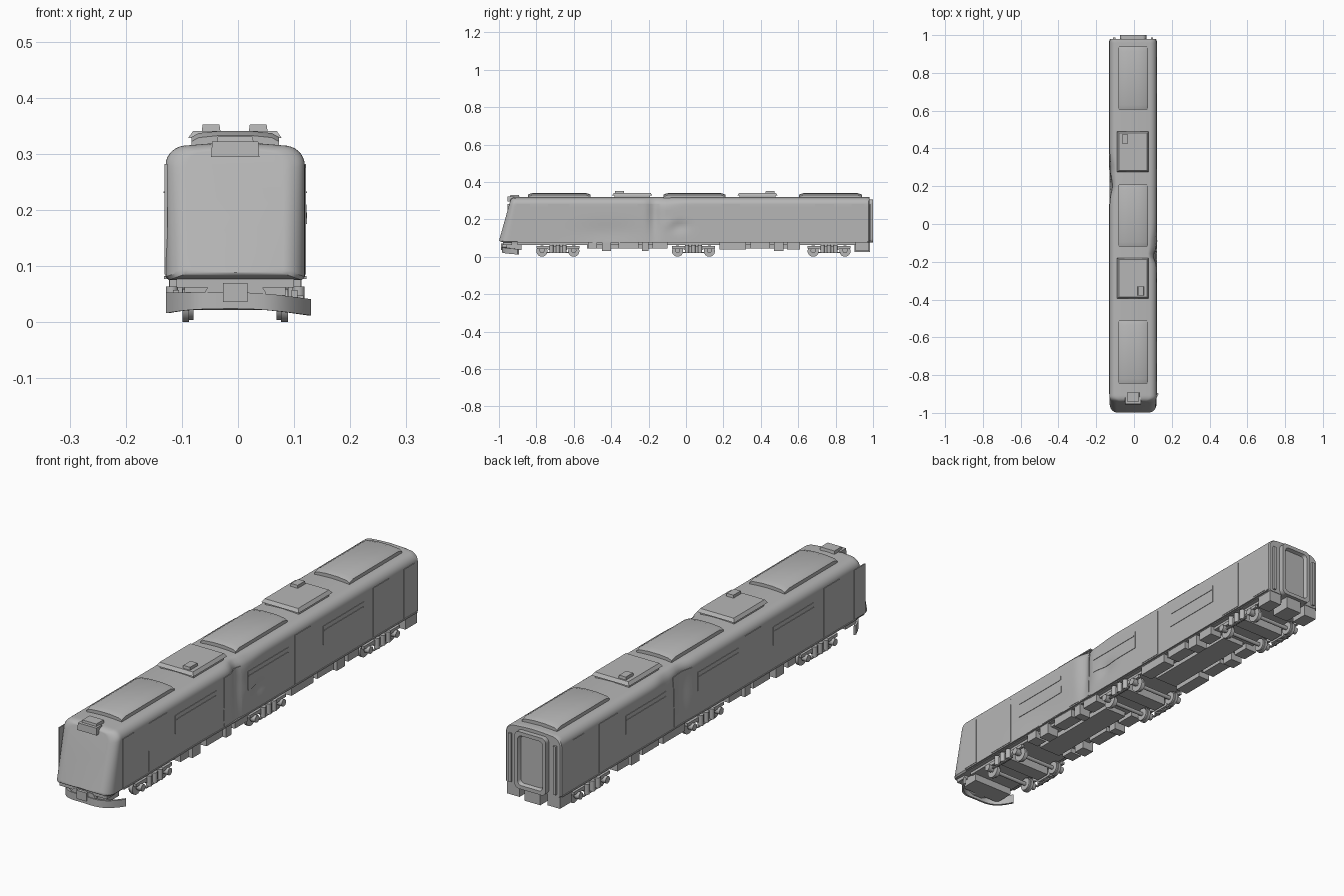
import bpy, bmesh, math
from math import sin, cos, pi, exp
from mathutils import Matrix

if "Cube" in bpy.data.objects:
    bpy.data.objects.remove(bpy.data.objects["Cube"])

grey = bpy.data.materials.new("plain_grey")
grey.use_nodes = True
COLOUR = (0.47, 0.47, 0.47, 1)
grey.diffuse_color = COLOUR
grey.node_tree.nodes["Principled BSDF"].inputs["Base Color"].default_value = COLOUR

CX, HALF = -0.005, 0.124          # body centre and half width
FLOOR, ROOF, CORNER = 0.075, 0.32, 0.038
parts = []


def finish(name, bm):
    bmesh.ops.recalc_face_normals(bm, faces=bm.faces)
    me = bpy.data.meshes.new(name)
    bm.to_mesh(me)
    bm.free()
    me.materials.append(grey)
    ob = bpy.data.objects.new(name, me)
    bpy.context.scene.collection.objects.link(ob)
    parts.append(ob)
    return ob


def loft(name, rings):
    """Skin equal-length closed rings and cap both ends."""
    bm = bmesh.new()
    rows = [[bm.verts.new(p) for p in r] for r in rings]
    n = len(rows[0])
    for a, b in zip(rows, rows[1:]):
        for i in range(n):
            j = (i + 1) % n
            bm.faces.new((a[i], a[j], b[j], b[i]))
    bm.faces.new(rows[0])
    bm.faces.new(rows[-1])
    return finish(name, bm)


def box(name, x0, x1, y0, y1, z0, z1, inset=0.0):
    """Box whose top may be inset to a shallow frustum."""
    def ring(i, z):
        return [(x0 + i, y0 + i, z), (x1 - i, y0 + i, z), (x1 - i, y1 - i, z), (x0 + i, y1 - i, z)]
    return loft(name, [ring(0, z0), ring(inset, z1)])


def cylinder(name, x, y, z, r, depth, axis="X", sides=20):
    bm = bmesh.new()
    rot = Matrix.Rotation(pi / 2, 4, "Y") if axis == "X" else Matrix()
    bmesh.ops.create_cone(bm, cap_ends=True, segments=sides, radius1=r, radius2=r,
                          depth=depth, matrix=Matrix.Translation((x, y, z)) @ rot)
    return finish(name, bm)


def rounded(cx, cz, hx, hz, r, y, steps=6):
    pts = []
    for q, (sx, sz) in enumerate(((1, 1), (-1, 1), (-1, -1), (1, -1))):
        for k in range(steps + 1):
            a = (q + k / steps) * pi / 2
            pts.append((cx + sx * (hx - r) + r * cos(a), y, cz + sz * (hz - r) + r * sin(a)))
    return pts


# Collision dents: side, y, z, y radius, z radius, depth
DENTS = [(1, -0.17, 0.24, 0.03, 0.14, 0.016), (1, -0.12, 0.31, 0.07, 0.03, 0.010),
         (1, -0.04, 0.16, 0.05, 0.03, 0.009), (1, -0.42, 0.13, 0.16, 0.06, 0.006),
         (1, -0.09, 0.17, 0.03, 0.03, -0.005),
         (-1, 0.20, 0.24, 0.05, 0.12, 0.016), (-1, 0.29, 0.30, 0.05, 0.04, 0.010)]


def dent(x, y, z):
    side = 1 if x > CX else -1
    weight = min(1, max(0, abs(x - CX) / HALF - 0.4) * 2)
    push = sum(d * exp(-((y - v) / ry) ** 2 - ((z - w) / rz) ** 2)
               for s, v, w, ry, rz, d in DENTS if s == side)
    return x - side * push * weight


# Body shell: half section from floor to roof, mirrored
half = [(0, FLOOR), (HALF - 0.006, FLOOR), (HALF, FLOOR + 0.006)]
half += [(HALF, 0.085 + 0.195 * k / 14) for k in range(15)]
half += [(HALF - CORNER * (1 - cos(a)), 0.28 + 0.035 * sin(a)) for a in [k * pi / 16 for k in range(1, 9)]]
half += [(0.05, ROOF - 0.002), (0, ROOF)]
section = half + [(-x, z) for x, z in half[-2:0:-1]]


def body_ring(y, inset=0.0):
    ring = []
    for x, z in section:
        px = CX + x * (1 - inset / HALF)
        pz = 0.2 + (z - 0.2) * (1 - inset * 0.35 / HALF)
        slope = max(0, (-0.55 - y) / 0.44)          # raked cab face
        py = y + 0.25 * (z - 0.09) * min(1, slope) ** 3
        ring.append((dent(px, py, pz), py, pz))
    return ring


nose = [body_ring(-0.95 - 0.045 * cos(a), 0.038 * (1 - sin(a))) for a in [k * pi / 16 for k in range(9)]]
main = [body_ring(-0.94 + 1.915 * k / 110) for k in range(111)]
loft("body_shell", nose + main + [body_ring(0.98, 0.004)])


# Side panels that follow the dented wall
def side_panel(name, side, y0, y1, z0, z1, out=0.002):
    rings = []
    for k in range(13):
        y = y0 + (y1 - y0) * k / 12
        zs = [z0 + (z1 - z0) * i / 12 for i in range(13)]
        wall = [(dent(CX + side * HALF, y, z), z) for z in zs]
        rings.append([(x + side * out, y, z) for x, z in wall]
                     + [(x - side * 0.003, y, z) for x, z in reversed(wall)])
    loft(name, rings)


for side, label in ((1, "left"), (-1, "right")):
    f = side                                        # opposite wall is turned end for end
    for y, w in ((-0.68, 0.058), (-0.2, 0.058), (0.24, 0.05), (0.74, 0.05), (0.92, 0.035), (-0.87, 0.035)):
        if side < 0 and abs(y) > 0.86:
            y += 0.0
        c = y * f
        side_panel(label + "_door", side, c - w, c + w, 0.085, 0.282)
    for y in (-0.44, 0.02, 0.5):
        c = y * f
        side_panel(label + "_window", side, c - 0.13, c + 0.13, 0.175, 0.25)
        side_panel(label + "_window_vent_rail", side, c - 0.125, c + 0.125, 0.23, 0.233, 0.004)
    side_panel(label + "_sill", side, -0.9, 0.97, 0.077, 0.082, 0.003)

# Gangway door at the rear
gx, gz = CX, 0.19
loft("gangway", [rounded(gx, gz, 0.07, 0.115, 0.02, 0.97), rounded(gx, gz, 0.07, 0.115, 0.02, 1.0),
                 rounded(gx, gz, 0.055, 0.1, 0.015, 1.0), rounded(gx, gz, 0.05, 0.095, 0.015, 0.986)])
for s in (-1, 1):
    box("rear_corner_post", CX + s * 0.1 - 0.006, CX + s * 0.1 + 0.006, 0.975, 0.988, 0.085, 0.28)

# Destination box above the cab
box("destination_box", CX - 0.043, CX + 0.043, -0.955, -0.915, 0.294, 0.322, 0.002)
box("destination_box_lid", CX - 0.034, CX + 0.034, -0.942, -0.89, 0.312, 0.331, 0.003)

# Roof units: long cambered covers and short units with hatches
for y0, y1 in ((-0.845, -0.51), (-0.12, 0.21), (0.605, 0.94)):
    cover = [(-0.083, 0.31), (-0.083, 0.33), (-0.07, 0.337), (-0.03, 0.341), (0.02, 0.341),
             (0.06, 0.337), (0.073, 0.33), (0.073, 0.31)]
    loft("roof_cover", [[(x, y, z - (0.008 if z > 0.32 else 0) * end) for x, z in cover]
                        for y, end in ((y0, 1), (y0 + 0.025, 0), (y1 - 0.025, 0), (y1, 1))])
for f in (-1, 1):
    y0, y1 = (-0.395, -0.18) if f < 0 else (0.275, 0.49)
    box("roof_unit_base", -0.08, 0.07, y0 + 0.012, y1 - 0.012, 0.31, 0.33)
    box("roof_unit_lid", -0.089, 0.078, y0, y1, 0.328, 0.341, 0.009)
    hx, hy = (-0.048, 0.45) if f > 0 else (0.036, -0.355)
    box("roof_hatch", hx - 0.017, hx + 0.017, hy - 0.025, hy + 0.025, 0.338, 0.352, 0.002)

# Underframe and equipment boxes
box("underframe", CX - 0.1, CX + 0.1, -0.9, 0.95, 0.064, 0.077)
for y0, y1 in ((-0.53, -0.12), (0.19, 0.61)):
    box("centre_tray", CX - 0.05, CX + 0.05, y0, y1, 0.044, 0.066)
for s in (-1, 1):
    outer, inner = CX + s * 0.117, CX + s * 0.065
    for y0, y1, z in ((-0.525, -0.475, 0.043), (-0.45, -0.4, 0.03), (-0.36, -0.255, 0.043),
                      (-0.235, -0.2, 0.03), (-0.18, -0.1, 0.045), (0.18, 0.32, 0.04),
                      (0.345, 0.45, 0.045), (0.47, 0.52, 0.03), (0.54, 0.61, 0.04)):
        box("equipment_box", min(outer, inner), max(outer, inner), y0, y1, z, 0.077)
    box("rear_step_box", CX + s * 0.09 - 0.028, CX + s * 0.09 + 0.028, 0.905, 0.978, 0.03, 0.077)
box("rear_coupler_box", CX - 0.035, CX + 0.035, 0.9, 0.985, 0.025, 0.077)

# Bogies
for c in (-0.685, 0.04, 0.765):
    box("bogie_bolster", CX - 0.095, CX + 0.095, c - 0.03, c + 0.03, 0.03, 0.066)
    for dy in (-0.085, 0.085):
        cylinder("axle", CX, c + dy, 0.03, 0.008, 0.2)
        for s in (-1, 1):
            cylinder("wheel", CX + s * 0.088, c + dy, 0.03, 0.03, 0.012, sides=24)
            cylinder("wheel_flange", CX + s * 0.08, c + dy, 0.03, 0.026, 0.012)
            cylinder("axle_box", CX + s * 0.111, c + dy, 0.034, 0.014, 0.022)
    for s in (-1, 1):
        side = [(-0.115, 0.045), (-0.115, 0.057), (0.115, 0.057), (0.115, 0.045),
                (0.055, 0.042), (0.035, 0.026), (-0.035, 0.026), (-0.055, 0.042)]
        loft("bogie_side_frame", [[(CX + s * x, c + y, z) for y, z in side] for x in (0.1, 0.111)])
        for dy in (-0.035, 0, 0.035):
            cylinder("bogie_spring", CX + s * 0.113, c + dy, 0.043, 0.011, 0.042, "Z", 14)
        box("brake_rail", CX + s * 0.113 - 0.004, CX + s * 0.113 + 0.004, c - 0.06, c + 0.06, 0.019, 0.024)

# Front apron, drooping on the left, with coupler
rings = []
for k in range(25):
    u = -1 + k / 12
    x = CX + u * 0.123 + (0.012 * u ** 4 if u > 0 else 0)
    y = -0.985 + 0.085 * u ** 4
    drop = 0.012 * max(0, u) ** 2
    top = 0.053 - drop
    low = 0.024 - drop * (1 if u > 0 else 0) - 0.008 * max(0, -u) ** 3
    rings.append([(x, y, top), (x, y, low), (x * 0.96, y + 0.008, low), (x * 0.96, y + 0.008, top)])
loft("front_apron", rings)
box("apron_mount", CX - 0.09, CX + 0.09, -0.96, -0.88, 0.035, 0.07)
box("front_beam", CX - 0.105, CX + 0.105, -0.978, -0.93, 0.062, 0.078)
box("coupler_head", CX - 0.022, CX + 0.022, -0.99, -0.93, 0.036, 0.07)
for s in (-1, 1):
    loft("coupler_guard", [[(CX + s * x, y, z) for x, z in ((0.022, 0.036), (0.022, 0.07), (0.045, 0.068), (0.055, 0.052))]
                           for y in (-0.98, -0.94)])

# Smooth curves while keeping edges sharp
bpy.ops.object.select_all(action="DESELECT")
for ob in parts:
    ob.select_set(True)
bpy.context.view_layer.objects.active = parts[0]
bpy.ops.object.shade_smooth_by_angle(angle=math.radians(32))
